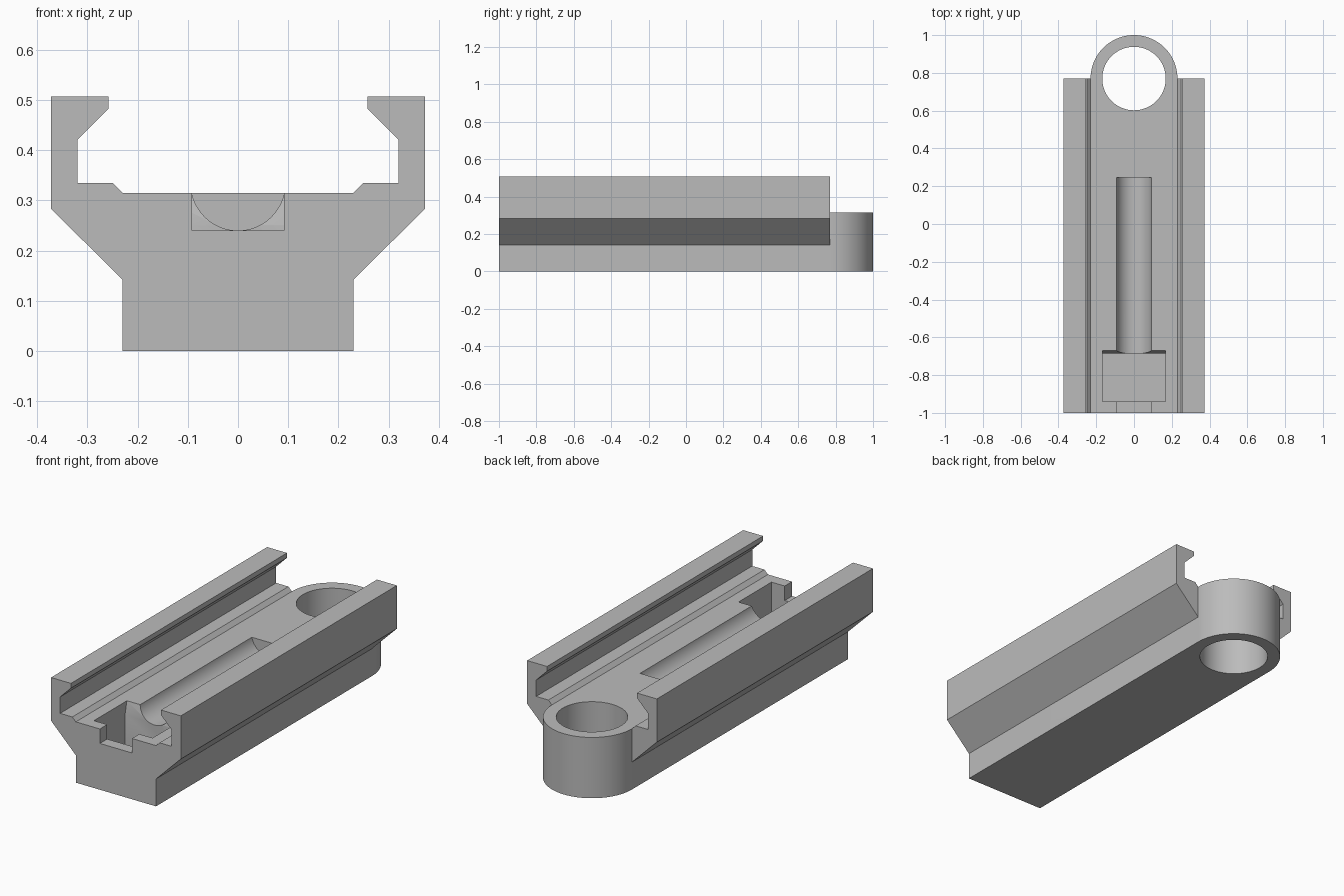
import bpy
import bmesh
import math
from mathutils import Vector

cube = bpy.data.objects.get("Cube")
if cube:
    bpy.data.objects.remove(cube, do_unlink=True)

grey = bpy.data.materials.new("plain grey")
grey.use_nodes = True
colour = (0.5, 0.5, 0.5, 1)
grey.diffuse_color = colour
grey.node_tree.nodes["Principled BSDF"].inputs["Base Color"].default_value = colour

FLOOR = 0.315       # channel floor height
BACK = 0.77         # end of the rails, centre of the eye


def prism(name, points, sweep):
    """Sweep a closed outline along a vector into a solid."""
    bm = bmesh.new()
    face = bm.faces.new([bm.verts.new(p) for p in points])
    swept = bmesh.ops.extrude_face_region(bm, geom=[face])["geom"]
    moved = [v for v in swept if isinstance(v, bmesh.types.BMVert)]
    bmesh.ops.translate(bm, verts=moved, vec=Vector(sweep))
    bmesh.ops.recalc_face_normals(bm, faces=bm.faces)
    mesh = bpy.data.meshes.new(name)
    bm.to_mesh(mesh)
    bm.free()
    mesh.materials.append(grey)
    obj = bpy.data.objects.new(name, mesh)
    bpy.context.collection.objects.link(obj)
    return obj


def circle(radius, n=96):
    steps = [2 * math.pi * i / n for i in range(n)]
    return [(radius * math.cos(a), radius * math.sin(a)) for a in steps]


def combine(target, tool, operation):
    """Apply a boolean and discard the tool."""
    tool.hide_render = True
    mod = target.modifiers.new(operation.lower(), 'BOOLEAN')
    mod.operation = operation
    mod.solver = 'EXACT'
    mod.object = tool
    bpy.context.view_layer.objects.active = target
    bpy.ops.object.modifier_apply(modifier=mod.name)
    bpy.data.objects.remove(tool, do_unlink=True)


# Rail body: mirrored cross-section swept along y
half = [(0.23, 0), (0.23, 0.142), (0.372, 0.283), (0.372, 0.507),
        (0.258, 0.507), (0.258, 0.482), (0.32, 0.42), (0.32, 0.335),
        (0.25, 0.335), (0.23, FLOOR)]
section = half + [(-x, z) for x, z in reversed(half)]
body = prism("rail_body", [(x, -1, z) for x, z in section], (0, 1 + BACK, 0))

# Round eye at the back, then its through hole
eye = prism("eye", [(x, BACK + y, 0) for x, y in circle(0.23)], (0, 0, FLOOR))
combine(body, eye, 'UNION')
hole = prism("eye_hole", [(x, BACK + y, -0.1) for x, y in circle(0.168)], (0, 0, 0.6))
combine(body, hole, 'DIFFERENCE')

# Deep pocket with a relieved rear lip
side = [(-0.94, 0.06), (-0.685, 0.06), (-0.685, 0.25),
        (-0.67, FLOOR), (-0.67, 0.4), (-0.94, 0.4)]
pocket = prism("pocket", [(-0.168, y, z) for y, z in side], (0.336, 0, 0))
combine(body, pocket, 'DIFFERENCE')

# Round-bottomed groove running back from the pocket
groove = prism("groove", [(x, -0.75, 0.334 + z) for x, z in circle(0.094)], (0, 0.995, 0))
combine(body, groove, 'DIFFERENCE')

# Square notch through the front wall
w = 0.092
notch = prism("notch", [(-w, -1.1, 0.24), (w, -1.1, 0.24), (w, -1.1, 0.4), (-w, -1.1, 0.4)],
              (0, 0.2, 0))
combine(body, notch, 'DIFFERENCE')

# Smooth round walls, keep hard edges
for o in bpy.context.selected_objects:
    o.select_set(False)
body.select_set(True)
bpy.context.view_layer.objects.active = body
bpy.ops.object.shade_smooth_by_angle(angle=math.radians(30))
